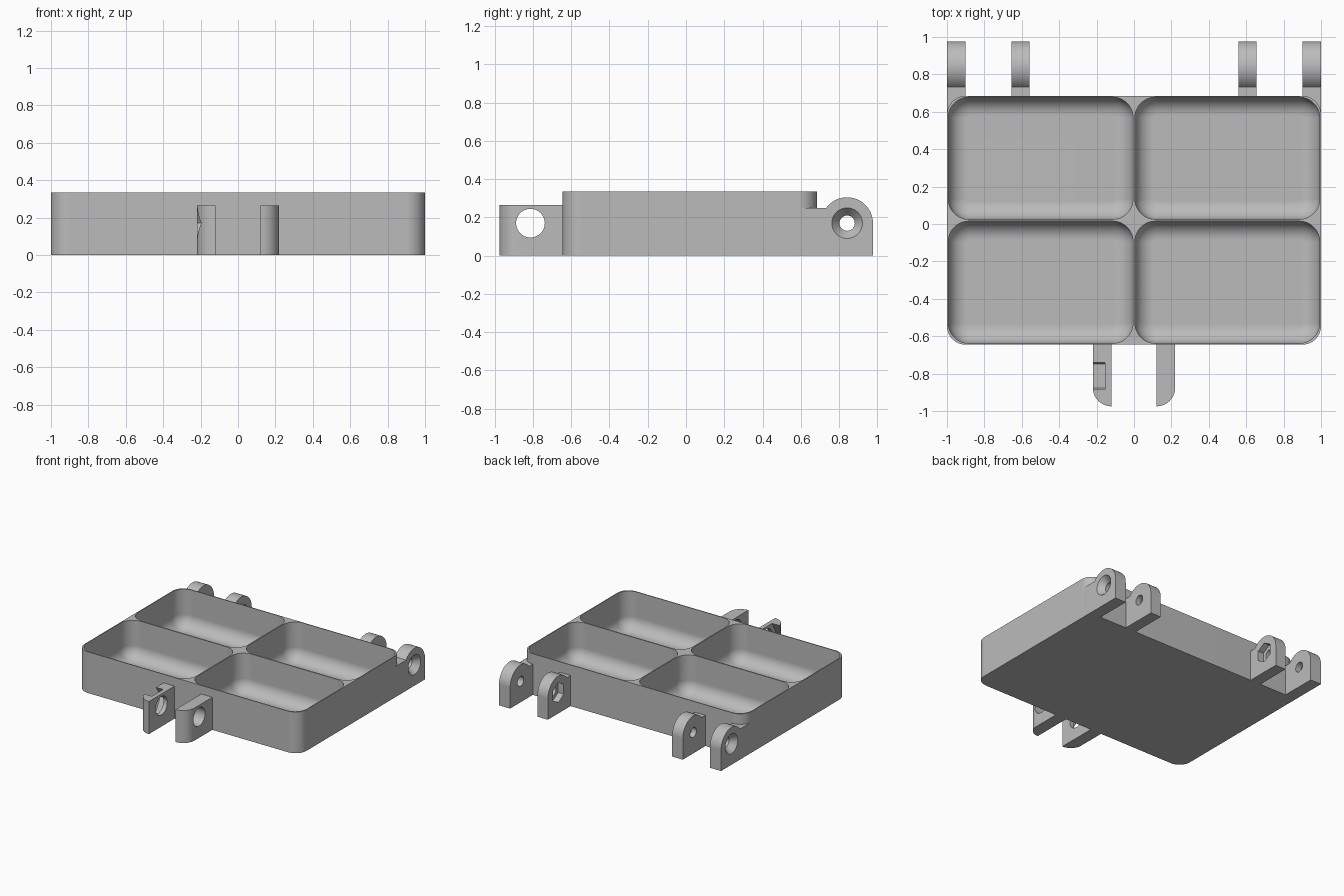
import bpy, bmesh
from math import sin, cos, pi, radians

cube = bpy.data.objects.get("Cube")
if cube:
    bpy.data.objects.remove(cube, do_unlink=True)

grey = bpy.data.materials.new("plain_grey")
grey.use_nodes = True
colour = (0.5, 0.5, 0.5, 1)
grey.diffuse_color = colour
grey.node_tree.nodes["Principled BSDF"].inputs["Base Color"].default_value = colour


def loft(name, rings):
    """Closed solid through a list of equal-length rings of points."""
    bm = bmesh.new()
    loops = [[bm.verts.new(p) for p in ring] for ring in rings]
    for a, b in zip(loops, loops[1:]):
        for i in range(len(a)):
            j = (i + 1) % len(a)
            bm.faces.new((a[i], a[j], b[j], b[i]))
    bm.faces.new(loops[0])
    bm.faces.new(loops[-1])
    bmesh.ops.recalc_face_normals(bm, faces=bm.faces)
    mesh = bpy.data.meshes.new(name)
    bm.to_mesh(mesh)
    bm.free()
    mesh.materials.append(grey)
    obj = bpy.data.objects.new(name, mesh)
    bpy.context.collection.objects.link(obj)
    return obj


def arc(cx, cy, r, start, end, n=12):
    return [(cx + r * cos(radians(start + (end - start) * i / n)),
             cy + r * sin(radians(start + (end - start) * i / n))) for i in range(n + 1)]


def rounded_rect(x0, x1, y0, y1, r, z):
    pts = []
    for k, (cx, cy) in enumerate([(x1 - r, y1 - r), (x0 + r, y1 - r),
                                  (x0 + r, y0 + r), (x1 - r, y0 + r)]):
        pts += arc(cx, cy, r, 90 * k, 90 * k + 90)
    return [(x, y, z) for x, y in pts]


def along_x(pts, x):
    return [(x, y, z) for y, z in pts]


def bore(y, z, stations, sides=40, turn=0):
    """Round or hexagonal cutter along x, from (x, radius) stations."""
    return loft("cutter", [along_x(arc(y, z, r, turn, turn + 360, sides)[:-1], x)
                           for x, r in stations])


def cut(obj, cutter):
    cutter.hide_render = True
    mod = obj.modifiers.new("cut", 'BOOLEAN')
    mod.operation, mod.solver, mod.object = 'DIFFERENCE', 'EXACT', cutter
    bpy.context.view_layer.objects.active = obj
    bpy.ops.object.modifier_apply(modifier=mod.name)
    bpy.data.objects.remove(cutter, do_unlink=True)


def finish(obj):
    bpy.ops.object.select_all(action='DESELECT')
    obj.select_set(True)
    bpy.context.view_layer.objects.active = obj
    bpy.ops.object.shade_smooth_by_angle(angle=radians(30))
    mod = obj.modifiers.new("even_shading", 'WEIGHTED_NORMAL')
    mod.keep_sharp = True


# Tray body with four scooped compartments
FRONT, BACK, MID, TOP = -0.645, 0.685, 0.02, 0.335
FLOOR, FILLET, CORNER = 0.03, 0.1, 0.11


def tray_solid(name, z0, z1):
    return loft(name, [rounded_rect(-1, 1, FRONT, BACK, 0.1, z) for z in (z0, z1)])


tray = tray_solid("compartment_tray", 0, TOP)
for x0, x1 in ((-0.993, -0.005), (0.005, 0.993)):
    for y0, y1 in ((FRONT + 0.007, MID - 0.005), (MID + 0.005, BACK - 0.007)):
        rings = [rounded_rect(x0, x1, y0, y1, CORNER, TOP + 0.1)]
        for i in range(11):
            a = pi / 2 * i / 10
            d = FILLET * (1 - cos(a))
            rings.append(rounded_rect(x0 + d, x1 - d, y0 + d, y1 - d, CORNER - d,
                                      FLOOR + FILLET * (1 - sin(a))))
        cut(tray, loft("cutter", rings))
finish(tray)

# Hinge lugs at the back
PIN_Y, PIN_Z = 0.842, 0.17


def lug_profile(start):
    return [(start, 0), (0.977, 0)] + arc(PIN_Y, PIN_Z, 0.135, 0, 143.7, 24) + [(start, 0.25)]


for s, side in ((1, "left"), (-1, "right")):
    # outer lug fills in below the rounded tray corner, with a countersunk hole
    outer = loft(side + "_outer_hinge_lug",
                 [along_x(lug_profile(0.6), s * x) for x in (0.9, 1)])
    cut(outer, tray_solid("cutter", -0.2, 0.6))
    cut(outer, bore(PIN_Y, PIN_Z, [(s * 0.8, 0.04), (s * 0.95, 0.04), (s * 1.01, 0.088)]))
    finish(outer)
    # inner lug with a hexagonal nut recess facing the middle
    inner = loft(side + "_inner_hinge_lug",
                 [along_x(lug_profile(0.681), s * x) for x in (0.56, 0.655)])
    cut(inner, bore(PIN_Y, PIN_Z, [(s * 0.5, 0.04), (s * 0.7, 0.04)]))
    cut(inner, bore(PIN_Y, PIN_Z, [(s * 0.5, 0.08), (s * 0.61, 0.08)], 6, 90))
    finish(inner)

    # Latch ear at the front, rounded at its outer tip
    plan = [(0.12, FRONT + 0.002), (0.12, -0.975)] + arc(0.12, -0.875, 0.1, -90, 0)[1:]
    plan.append((0.22, FRONT + 0.002))
    ear = loft(side + "_latch_ear", [[(s * x, y, z) for x, y in plan] for z in (0, 0.265)])
    cut(ear, bore(-0.813, PIN_Z, [(s * 0.05, 0.075), (s * 0.3, 0.075)]))
    if s < 0:
        # large nut recess, open at the top
        cut(ear, bore(-0.813, PIN_Z, [(-0.155, 0.127), (-0.3, 0.127)], 6))
    finish(ear)
